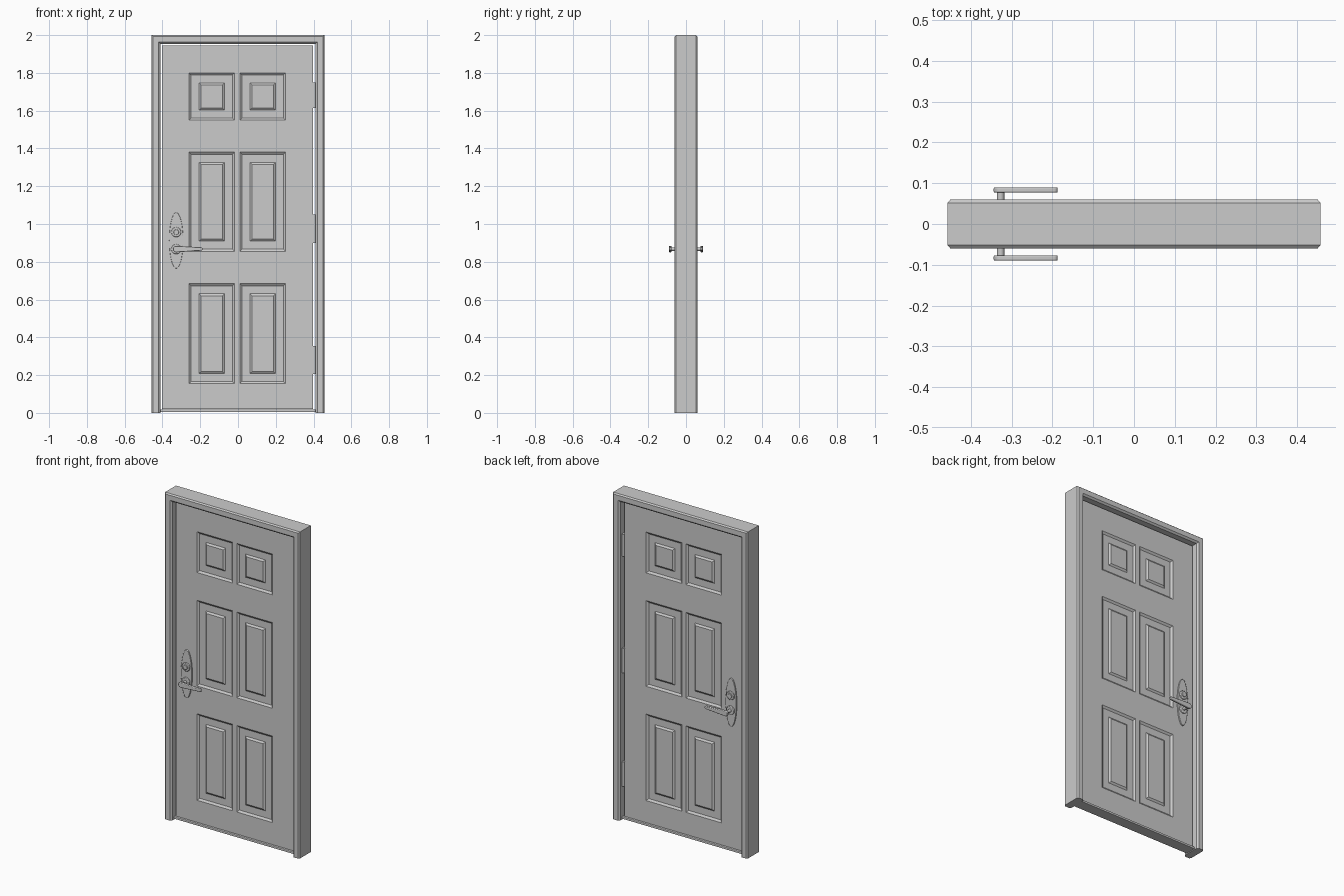
import bpy, bmesh
from math import sin, cos, pi

if "Cube" in bpy.data.objects:
    bpy.data.objects.remove(bpy.data.objects["Cube"])


def finish(bm, name, mirror=True, bevel=0.0, smooth=False):
    """Turn a bmesh into an object, optionally mirrored front to back."""
    bmesh.ops.recalc_face_normals(bm, faces=bm.faces)
    me = bpy.data.meshes.new(name)
    bm.to_mesh(me)
    bm.free()
    ob = bpy.data.objects.new(name, me)
    bpy.context.collection.objects.link(ob)
    if smooth:
        bpy.ops.object.select_all(action='DESELECT')
        ob.select_set(True)
        bpy.context.view_layer.objects.active = ob
        bpy.ops.object.shade_smooth_by_angle(angle=0.6)
    if bevel:
        b = ob.modifiers.new("bevel", 'BEVEL')
        b.width, b.segments, b.limit_method = bevel, 2, 'ANGLE'
        b.angle_limit = 0.9
    if mirror:
        m = ob.modifiers.new("mirror", 'MIRROR')
        m.use_axis = (False, True, False)
        m.merge_threshold = 0.0005
    return ob


def prism(name, outline, y0, y1, bevel=0.002):
    """Extrude an x-z outline along y, on both sides of the door."""
    bm = bmesh.new()
    a = [bm.verts.new((x, y0, z)) for x, z in outline]
    b = [bm.verts.new((x, y1, z)) for x, z in outline]
    n = len(a)
    bm.faces.new(a)
    bm.faces.new(b[::-1])
    for i in range(n):
        bm.faces.new((a[i], b[i], b[(i + 1) % n], a[(i + 1) % n]))
    return finish(bm, name, True, bevel, True)


def ellipse(cx, cz, rx, rz, n=32, start=0.0, sweep=2 * pi, closed=True):
    d = n if closed else n - 1
    return [(cx + rx * cos(start + sweep * i / d),
             cz + rz * sin(start + sweep * i / d)) for i in range(n)]


def box(name, x0, x1, y0, y1, z0, z1, bevel=0.0):
    bm = bmesh.new()
    bmesh.ops.create_cube(bm, size=1)
    for v in bm.verts:
        v.co.x = x0 + (v.co.x + .5) * (x1 - x0)
        v.co.y = y0 + (v.co.y + .5) * (y1 - y0)
        v.co.z = z0 + (v.co.z + .5) * (z1 - z0)
    return finish(bm, name, False, bevel)


# Frame: mitred sweep of a chamfered jamb profile (inward offset, depth)
W, H = 0.457, 2.0
half = [(0, -.052), (.007, -.06), (.037, -.06), (.047, -.05)]
profile = half + [(u, -y) for u, y in reversed(half)]
bm = bmesh.new()
rings = [[bm.verts.new(p) for p in (
    (-W + u, y, 0), (-W + u, y, H - u), (W - u, y, H - u), (W - u, y, 0))]
    for u, y in profile]
n = len(rings)
for i in range(n):
    r, s = rings[i], rings[(i + 1) % n]
    for k in range(3):
        bm.faces.new((r[k], r[k + 1], s[k + 1], s[k]))
bm.faces.new([r[0] for r in rings])
bm.faces.new([r[3] for r in rings][::-1])
finish(bm, "frame", False)

# Door leaf: gridded face with six recessed and raised panels, mirrored
T = 0.026
xs = [-.403, -.26, -.018, .01, .252, .397]
zs = [.02, .155, .685, .855, 1.38, 1.55, 1.80, 1.944]
bm = bmesh.new()
g = [[bm.verts.new((x, -T, z)) for z in zs] for x in xs]
panels = []
for i in range(len(xs) - 1):
    for j in range(len(zs) - 1):
        f = bm.faces.new((g[i][j], g[i + 1][j], g[i + 1][j + 1], g[i][j + 1]))
        if i in (1, 3) and j in (1, 3, 5):
            panels.append(f)
rim = [e for e in bm.edges if e.is_boundary]
bm.normal_update()
for width, depth in ((.012, -.009), (.042, 0), (.011, .008)):
    bmesh.ops.inset_individual(bm, faces=panels, thickness=width, depth=depth,
                               use_even_offset=True)
    bm.normal_update()
side = bmesh.ops.extrude_edge_only(bm, edges=rim)["geom"]
for v in side:
    if isinstance(v, bmesh.types.BMVert):
        v.co.y = 0
# keep the open half facing outward
me_face = max(bm.faces, key=lambda f: f.calc_area())
finish(bm, "door_leaf")

# Sill under the leaf
box("sill", -.412, .412, -.035, .035, .004, .018, .004)

# Hinges: leaf plate and knuckle
for k, (z0, z1) in enumerate(((.205, .355), (.90, 1.05), (1.615, 1.75))):
    box(f"hinge_plate_{k}", .394, .411, -.022, .028, z0, z1)
    bm = bmesh.new()
    bmesh.ops.create_cone(bm, cap_ends=True, segments=16, radius1=.007,
                          radius2=.007, depth=z1 - z0)
    bmesh.ops.translate(bm, verts=bm.verts, vec=(.403, .031, (z0 + z1) / 2))
    finish(bm, f"hinge_knuckle_{k}", False, 0, True)

# Handle set, same on both sides
HX, HZ, LZ = -.327, .867, .957
prism("backplate", ellipse(HX, .913, .037, .148, 48), -T + .002, -T - .007)
prism("lock_ring", ellipse(HX, LZ, .026, .026), -T, -T - .015, .003)
prism("lock_core", ellipse(HX, LZ, .014, .014, 24), -T, -T - .02)
prism("lever_collar", ellipse(HX, HZ, .026, .026), -T, -T - .015, .003)
prism("lever_shaft", ellipse(HX, HZ, .009, .009, 20), -T, -.08, 0)
lever = (ellipse(HX, HZ, .017, .017, 14, pi / 2, pi, False)
         + ellipse(-.196, HZ + .001, .009, .009, 10, -pi / 2, pi, False))
prism("lever", lever, -.077, -.09, .003)
